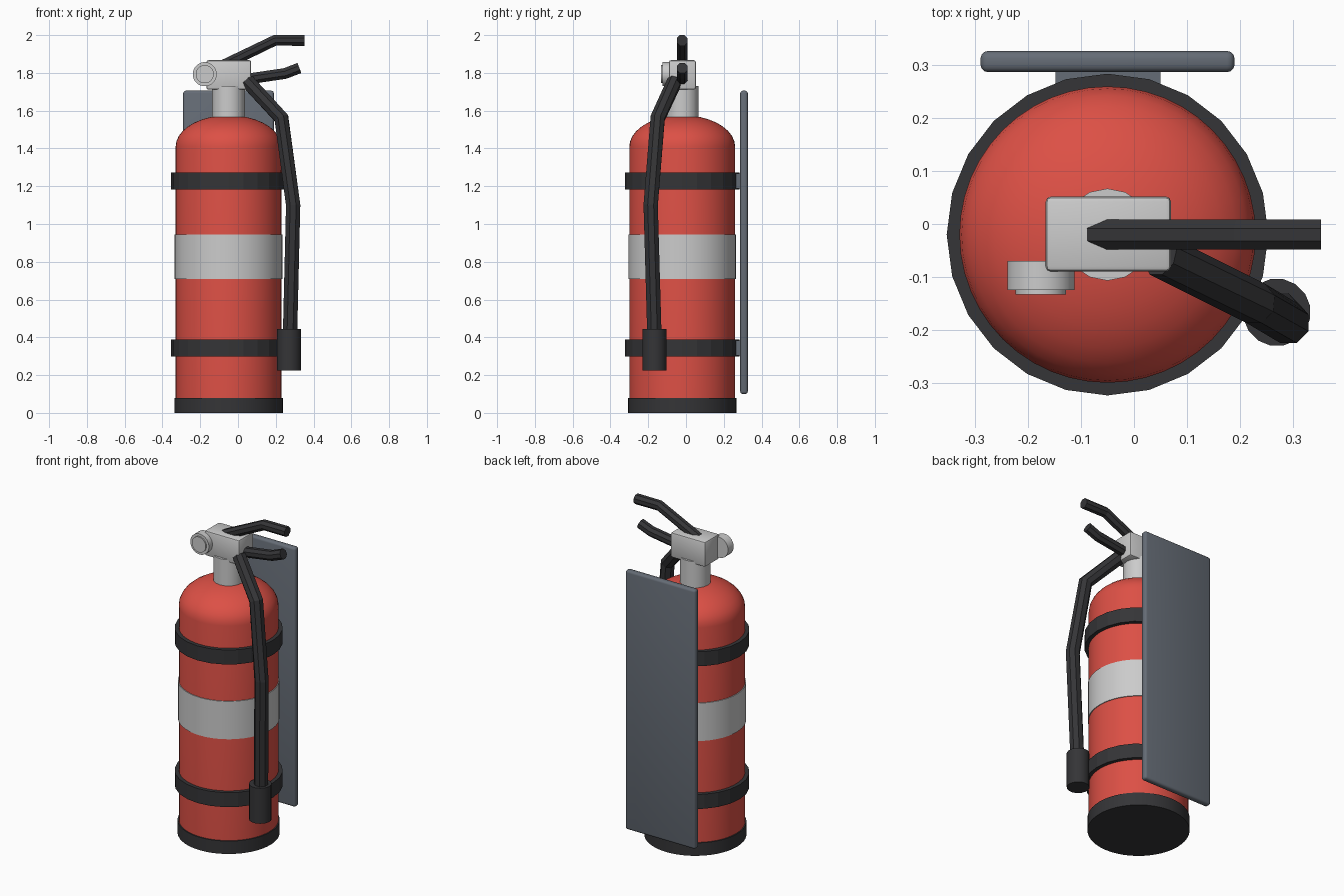
import bpy, bmesh, math
from mathutils import Vector, Matrix

if "Cube" in bpy.data.objects:
    bpy.data.objects.remove(bpy.data.objects["Cube"])

CX, CY = -0.05, -0.02  # axis of the tank


def material(name, rgb):
    m = bpy.data.materials.new(name)
    m.diffuse_color = (*rgb, 1)
    m.use_nodes = True
    m.node_tree.nodes["Principled BSDF"].inputs["Base Color"].default_value = m.diffuse_color
    return m


RED = material("red_paint", (0.72, 0.08, 0.06))
BLACK = material("black_rubber", (0.035, 0.035, 0.038))
STEEL = material("steel", (0.55, 0.55, 0.57))
SLATE = material("slate", (0.13, 0.15, 0.18))


def finish(name, bm, mat=None, smooth=None):
    bmesh.ops.recalc_face_normals(bm, faces=bm.faces)
    me = bpy.data.meshes.new(name)
    bm.to_mesh(me)
    bm.free()
    ob = bpy.data.objects.new(name, me)
    bpy.context.collection.objects.link(ob)
    if mat:
        me.materials.append(mat)
    if smooth:
        bpy.ops.object.select_all(action='DESELECT')
        ob.select_set(True)
        bpy.context.view_layer.objects.active = ob
        bpy.ops.object.shade_smooth_by_angle(angle=math.radians(smooth))
    return ob


def bridge(bm, a, b):
    n = len(a)
    for i in range(n):
        bm.faces.new((a[i], a[(i + 1) % n], b[(i + 1) % n], b[i]))


def lathe(name, profile, sides, mat, smooth=None, closed=False):
    """Revolve (radius, z) points around the tank axis."""
    bm = bmesh.new()
    rings = [[bm.verts.new((CX + r * math.cos(2 * math.pi * i / sides),
                            CY + r * math.sin(2 * math.pi * i / sides), z))
              for i in range(sides)] for r, z in profile]
    for a, b in zip(rings, rings[1:]):
        bridge(bm, a, b)
    if closed:
        bridge(bm, rings[-1], rings[0])
    else:
        bm.faces.new(rings[0])
        bm.faces.new(rings[-1])
    return finish(name, bm, mat, smooth)


def box(name, lo, hi, mat, bevel=0.0, segments=2):
    lo, hi = Vector(lo), Vector(hi)
    bm = bmesh.new()
    bmesh.ops.create_cube(bm, size=1, matrix=Matrix.Translation((lo + hi) / 2)
                          @ Matrix.Diagonal((*(hi - lo), 1)))
    if bevel:
        bmesh.ops.bevel(bm, geom=bm.edges[:], offset=bevel, segments=segments,
                        profile=0.5, affect='EDGES')
    return finish(name, bm, mat, 40 if bevel else None)


def tube(name, points, radius, mat, sides=8, smooth=None):
    """Sweep a regular polygon along a path with mitred joints."""
    pts = [Vector(p) for p in points]
    dirs = [(b - a).normalized() for a, b in zip(pts, pts[1:])]
    bm = bmesh.new()
    rings = []
    for k, p in enumerate(pts):
        d0, d1 = dirs[max(k - 1, 0)], dirs[min(k, len(dirs) - 1)]
        t = (d0 + d1).normalized()
        u = Vector((0, 1, 0)) if abs(t.y) < 0.9 else Vector((1, 0, 0))
        u = (u - t * u.dot(t)).normalized()
        v = t.cross(u)
        angles = [2 * math.pi * (i + 0.5) / sides for i in range(sides)]
        rings.append([bm.verts.new(p + radius * (math.cos(a) * u + math.sin(a) * v))
                      for a in angles])
    for a, b in zip(rings, rings[1:]):
        bridge(bm, a, b)
    bm.faces.new(rings[0])
    bm.faces.new(rings[-1])
    return finish(name, bm, mat, smooth)


# Tank with elliptical dome, and base ring
dome = [(0.28 * math.cos(a), 1.41 + 0.166 * math.sin(a))
        for a in (math.radians(10 * i) for i in range(9))]
lathe("tank", [(0.28, 0.04)] + dome + [(0.01, 1.577)], 48, RED, 35)
lathe("base", [(0.287, 0), (0.287, 0.08)], 48, BLACK, 35)

# Label sleeve and the two bracket straps with their mounts
lathe("label", [(0.275, 0.71), (0.285, 0.71), (0.285, 0.945), (0.275, 0.945)],
      48, STEEL, 35, closed=True)
for tag, z in (("lower", 0.298), ("upper", 1.182)):
    lathe(tag + "_strap", [(0.272, z), (0.304, z), (0.304, z + 0.09), (0.272, z + 0.09)],
          24, BLACK, closed=True)
    box(tag + "_mount", (-0.148, 0.252, z + 0.005), (0.05, 0.295, z + 0.085), SLATE)

# Wall plate
box("wall_plate", (-0.29, 0.287, 0.10), (0.19, 0.327, 1.706), SLATE, 0.014, 3)

# Neck, valve block and gauge
lathe("neck", [(0.087, 1.55), (0.087, 1.73)], 16, STEEL, 35)
box("valve_block", (-0.167, -0.09, 1.712), (0.07, 0.052, 1.867), STEEL, 0.01)
tube("gauge_body", [(-0.176, -0.07, 1.793), (-0.176, -0.125, 1.793)], 0.064, STEEL, 24, 35)
tube("gauge_face", [(-0.176, -0.12, 1.793), (-0.176, -0.133, 1.793)], 0.048, STEEL, 24, 35)

# Levers
tube("upper_lever", [(-0.10, CY, 1.83), (0.195, CY, 1.972), (0.353, CY, 1.972)], 0.031, BLACK)
tube("lower_lever", [(0.0, CY, 1.76), (0.25, CY, 1.797), (0.325, CY, 1.826)], 0.031, BLACK)

# Hose and nozzle
tube("hose", [(0.05, -0.06, 1.755), (0.23, -0.15, 1.56), (0.292, -0.187, 1.10),
              (0.275, -0.167, 0.40)], 0.041, BLACK)
tube("nozzle", [(0.27, -0.167, 0.445), (0.27, -0.167, 0.225)], 0.064, BLACK, 16, 35)
